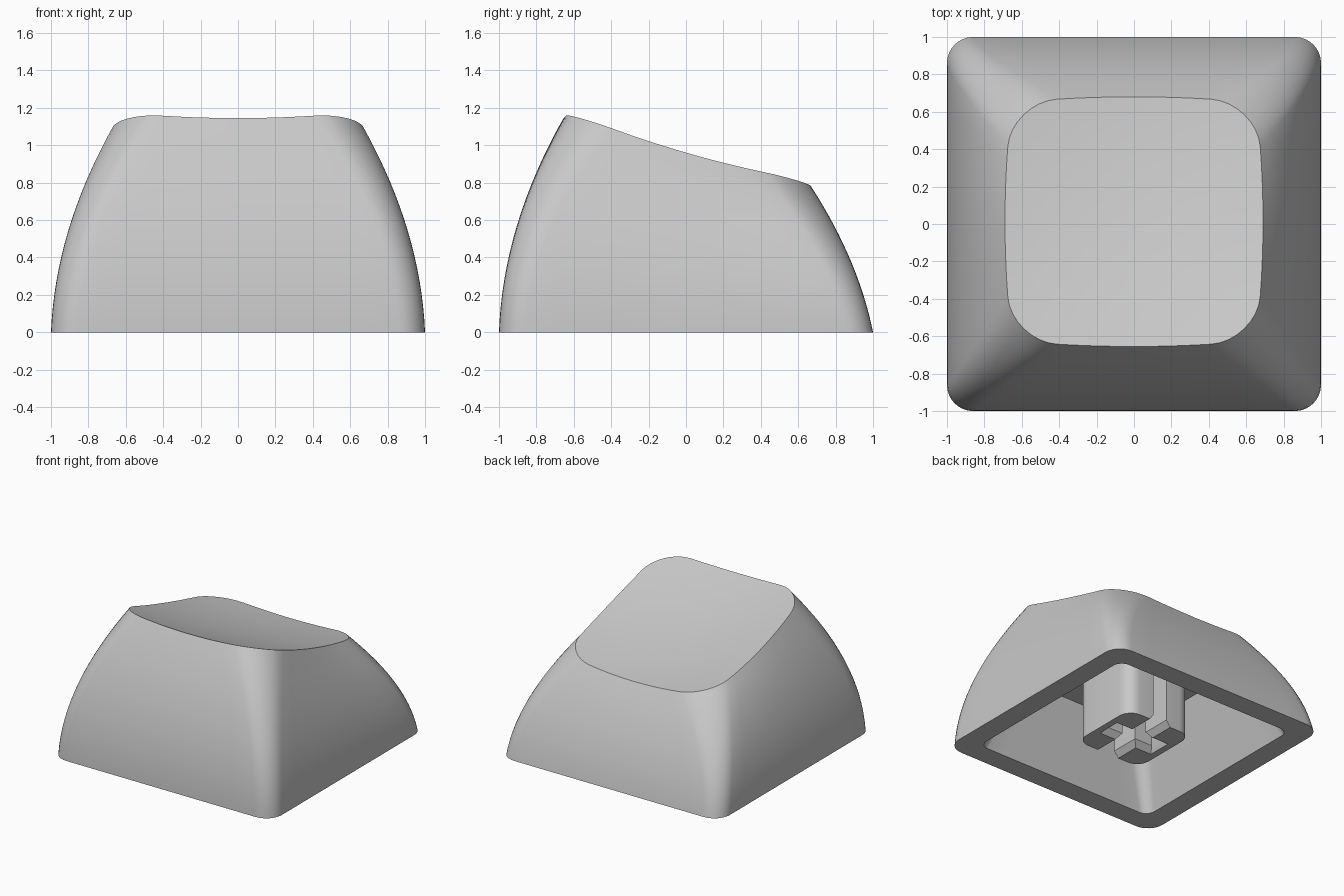
import bpy, bmesh, math

old = bpy.data.objects.get("Cube")
if old:
    bpy.data.objects.remove(old, do_unlink=True)

grey = bpy.data.materials.new("light_grey_plastic")
grey.use_nodes = True
colour = (0.58, 0.58, 0.58, 1)
grey.diffuse_color = colour
grey.node_tree.nodes["Principled BSDF"].inputs["Base Color"].default_value = colour


def rounded_square(half, radius, arc=8, side=10):
    """Counter-clockwise outline with evenly divided straight sides."""
    pts = []
    c = half - radius
    for i in range(4):
        turn = i * math.pi / 2
        ca, sa = math.cos(turn), math.sin(turn)
        quarter = [(half, -c + 2 * c * j / side) for j in range(side)]
        for j in range(arc):
            a = math.pi / 2 * j / arc
            quarter.append((c + radius * math.cos(a), c + radius * math.sin(a)))
        pts += [(x * ca - y * sa, x * sa + y * ca) for x, y in quarter]
    return pts


def dish(x, y):
    """Height of the sloped, spherically scooped top."""
    return 0.908 - 0.29 * y + 0.11 * (x * x + y * y)


def loft(bm, loops):
    """Skin closed loops of equal length and return their vertex rings."""
    rings = [[bm.verts.new(p) for p in loop] for loop in loops]
    for a, b in zip(rings, rings[1:]):
        for i in range(len(a)):
            j = (i + 1) % len(a)
            bm.faces.new((a[i], a[j], b[j], b[i]))
    bm.faces.new(rings[0])
    return rings


def finish(bm, name):
    bmesh.ops.recalc_face_normals(bm, faces=bm.faces)
    mesh = bpy.data.meshes.new(name)
    bm.to_mesh(mesh)
    bm.free()
    mesh.materials.append(grey)
    obj = bpy.data.objects.new(name, mesh)
    bpy.context.collection.objects.link(obj)
    bpy.ops.object.select_all(action='DESELECT')
    obj.select_set(True)
    bpy.context.view_layer.objects.active = obj
    bpy.ops.object.shade_smooth_by_angle(angle=math.radians(28))


# Outlines of the base and of the slightly bowed top rim
base = rounded_square(1, 0.14)
rim = []
for x, y in rounded_square(0.652, 0.24):
    bow_x = 1 + 0.058 * (1 - (y / 0.652) ** 2)
    bow_y = 0.975 * (1 + 0.05 * (1 - (x / 0.652) ** 2))
    rim.append((x * bow_x, y * bow_y + 0.0125))


def ease(t, k):
    return k * t + (1 - k) * t * t


# Cap shell: cavity, bottom edge, bulging walls and dished top
ceiling = 0.61
loops = [[(x * 0.96, y - 0.04, ceiling) for x, y in rounded_square(0.63, 0.13)],
         [(x, y, 0) for x, y in rounded_square(0.825, 0.08)]]
steps = 16
for i in range(steps + 1):
    t = i / steps
    loop = []
    for (bx, by), (rx, ry) in zip(base, rim):
        gx = ease(t, 0.14)
        gy = ease(t, 0.48 if by > 0 else 0.12)
        loop.append((bx + (rx - bx) * gx, by + (ry - by) * gy, t * dish(rx, ry)))
    loops.append(loop)
for i in range(9, 0, -1):
    s = i / 10
    loops.append([(x * s, y * s, dish(x * s, y * s)) for x, y in rim])

bm = bmesh.new()
last = loft(bm, loops)[-1]
centre = bm.verts.new((0, 0, dish(0, 0)))
for i, v in enumerate(last):
    bm.faces.new((v, last[(i + 1) % len(last)], centre))
finish(bm, "cap_shell")


def stem_profile(slot, arm, half=0.305, radius=0.11):
    """C-shaped section of one stem half, open towards the middle."""
    corner = half - radius
    pts = [(slot, -half)]
    for sign in (-1, 1):
        for j in range(7):
            a = math.pi / 2 * (j / 6 - (sign < 0))
            pts.append((corner + radius * math.cos(a),
                        sign * corner + radius * math.sin(a)))
    return pts + [(slot, half), (slot, slot), (arm, slot), (arm, -slot), (slot, -slot)]


# Stem: two halves leaving a cross-shaped socket with a flared mouth
levels = [(0, 0.1, 0.25), (0.05, 0.062, 0.225), (ceiling, 0.062, 0.225)]
for side, name in ((1, "left_stem_half"), (-1, "right_stem_half")):
    bm = bmesh.new()
    rings = loft(bm, [[(side * x, y, z) for x, y in stem_profile(slot, arm)]
                      for z, slot, arm in levels])
    bm.faces.new(rings[-1])
    finish(bm, name)
